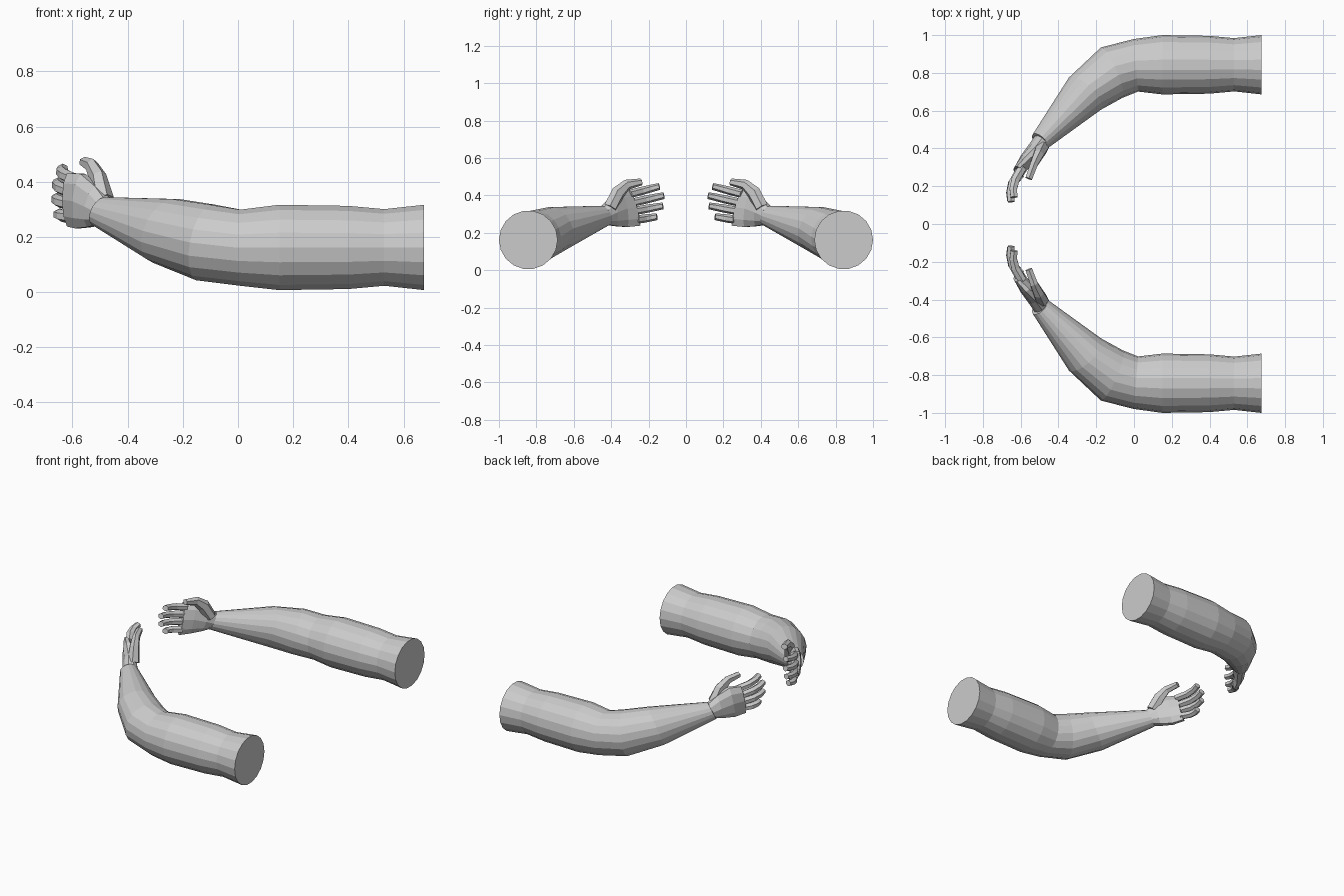
import bpy, bmesh
from math import cos, sin, pi
from mathutils import Vector as V

if "Cube" in bpy.data.objects:
    bpy.data.objects.remove(bpy.data.objects["Cube"])


def ring(c, a, b, n, phase=0.0):
    c, a, b = V(c), V(a), V(b)
    return [c + a * cos(2 * pi * i / n + phase) + b * sin(2 * pi * i / n + phase) for i in range(n)]


def loft(name, rings, side):
    """Skin a closed tube over the rings; side = 1 or -1 mirrors across y."""
    bm = bmesh.new()
    loops = [[bm.verts.new((p.x, p.y * side, p.z)) for p in r] for r in rings]
    n = len(loops[0])
    for r0, r1 in zip(loops, loops[1:]):
        for i in range(n):
            j = (i + 1) % n
            bm.faces.new((r0[i], r0[j], r1[j], r1[i]))
    bm.faces.new(loops[0])
    bm.faces.new(loops[-1])
    bmesh.ops.recalc_face_normals(bm, faces=bm.faces[:])
    me = bpy.data.meshes.new(name)
    bm.to_mesh(me)
    bm.free()
    ob = bpy.data.objects.new(name, me)
    bpy.context.collection.objects.link(ob)


def digit(name, path, side):
    """Tapered finger; path = (x, y, z, half thickness, half width)."""
    pts = [V(p[:3]) for p in path]
    rings = []
    for i, p in enumerate(path):
        t = (pts[min(i + 1, len(pts) - 1)] - pts[max(i - 1, 0)]).normalized()
        flat = t.cross(V((0, 0, 1))).normalized()
        up = flat.cross(t).normalized()
        rings.append(ring(pts[i], flat * p[3] * 1.15, up * p[4] * 1.1, 6, pi / 6))
    loft(name, rings, side)


# Upper arm: straight along x (x, radius)
upper = [(0.675, 0.157), (0.53, 0.141), (0.40, 0.153), (0.15, 0.157)]
arm = [ring((x, -0.843, 0.162), (0, r, 0), (0, 0, r), 18) for x, r in upper]
# Elbow, forearm and wrist: centre, inward axis, upward axis
bend = [
    ((0.01, -0.84, 0.161), (0.012, 0.139, 0), (0, 0, 0.140)),
    ((-0.117, -0.802, 0.180), (0.058, 0.133, 0), (0.025, -0.01, 0.139)),
    ((-0.26, -0.69, 0.222), (0.085, 0.085, 0), (0.035, -0.03, 0.117)),
    ((-0.498, -0.437, 0.292), (0.038, 0.038, 0), (0.018, -0.018, 0.053)),
]
arm += [ring(c, a, b, 18) for c, a, b in bend]

# Palm: centre, half thickness axis, half width axis
palm_sections = [
    ((-0.490, -0.436, 0.292), (0.033, 0.033, 0), (0.015, -0.01, 0.050)),
    ((-0.523, -0.392, 0.310), (0.034, 0.028, 0), (0.015, -0.012, 0.078)),
    ((-0.572, -0.335, 0.330), (0.030, 0.023, 0), (0.010, -0.018, 0.104)),
    ((-0.612, -0.275, 0.335), (0.026, 0.014, 0), (0.000, -0.028, 0.102)),
]
palm = [ring(c, a, b, 10) for c, a, b in palm_sections]

# Fingers: base y, base z, tip y, tip z, x offset
fingers = {
    "index_finger": (-0.30, 0.408, -0.142, 0.448, 0.015),
    "middle_finger": (-0.285, 0.362, -0.118, 0.399, 0.0),
    "ring_finger": (-0.275, 0.317, -0.123, 0.344, -0.003),
    "little_finger": (-0.265, 0.270, -0.155, 0.286, 0.005),
}
thumb = [(-0.488, -0.405, 0.335, 0.034, 0.034), (-0.508, -0.362, 0.415, 0.026, 0.036),
         (-0.530, -0.315, 0.457, 0.020, 0.026), (-0.557, -0.240, 0.472, 0.018, 0.017)]

for side, label in ((1, "right"), (-1, "left")):
    loft(label + "_arm", arm, side)
    loft(label + "_palm", palm, side)
    digit(label + "_thumb", thumb, side)
    for name, (y0, z0, y1, z1, dx) in fingers.items():
        path = []
        for t, x, r in ((0, -0.605, 0.022), (0.4, -0.642, 0.022), (0.72, -0.654, 0.020), (1, -0.650, 0.018)):
            path.append((x + dx, y0 + (y1 - y0) * t, z0 + (z1 - z0) * t, r, r * 0.92))
        digit(label + "_" + name, path, side)
